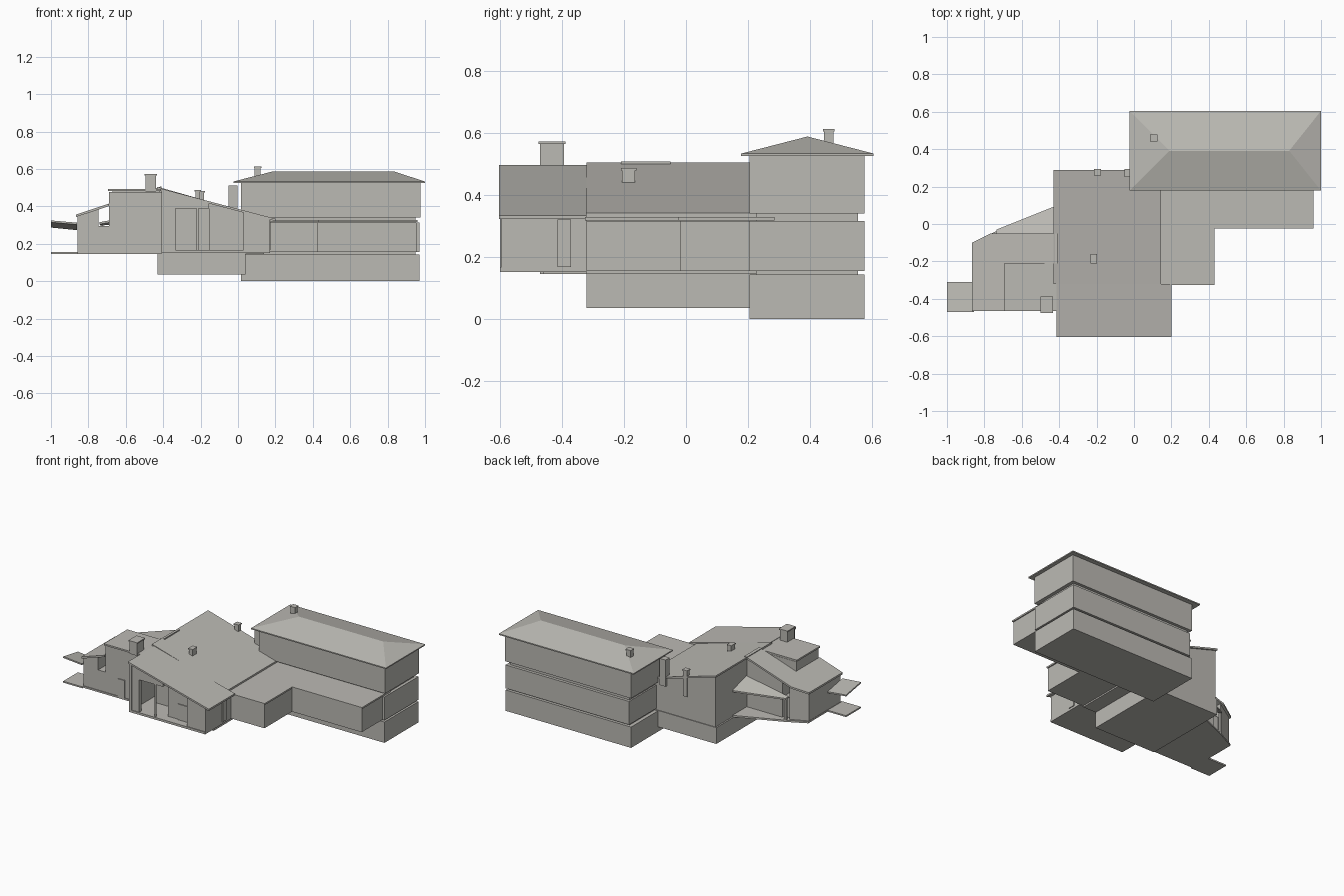
import bpy
import bmesh
from mathutils import Vector

cube = bpy.data.objects.get("Cube")
if cube:
    bpy.data.objects.remove(cube, do_unlink=True)

grey = bpy.data.materials.new("warm grey")
grey.use_nodes = True
COLOUR = (0.50, 0.49, 0.455, 1)
grey.diffuse_color = COLOUR
grey.node_tree.nodes["Principled BSDF"].inputs["Base Color"].default_value = COLOUR


def extrude(name, points, offset):
    """Solid made by sweeping one flat polygon along an offset."""
    bm = bmesh.new()
    face = bm.faces.new([bm.verts.new(p) for p in points])
    moved = bmesh.ops.extrude_face_region(bm, geom=[face])["geom"]
    bmesh.ops.translate(bm, vec=Vector(offset),
                        verts=[v for v in moved if isinstance(v, bmesh.types.BMVert)])
    bmesh.ops.recalc_face_normals(bm, faces=bm.faces)
    return finish(name, bm)


def finish(name, bm):
    mesh = bpy.data.meshes.new(name)
    bm.to_mesh(mesh)
    bm.free()
    mesh.materials.append(grey)
    obj = bpy.data.objects.new(name, mesh)
    bpy.context.collection.objects.link(obj)
    return obj


def box(name, x0, x1, y0, y1, z0, z1):
    return extrude(name, [(x0, y0, z0), (x1, y0, z0), (x1, y1, z0), (x0, y1, z0)],
                   (0, 0, z1 - z0))


def prism(name, profile, y0, y1):
    """Profile in x and z, swept in y."""
    return extrude(name, [(x, y0, z) for x, z in profile], (0, y1 - y0, 0))


def plan(name, outline, z0, z1):
    return extrude(name, [(x, y, z0) for x, y in outline], (0, 0, z1 - z0))


def chimney(name, x, y, w, d, z0, z1, cap=0.004):
    box(name, x - w / 2, x + w / 2, y - d / 2, y + d / 2, z0, z1 - 0.008)
    box(name + "_cap", x - w / 2 - cap, x + w / 2 + cap,
        y - d / 2 - cap, y + d / 2 + cap, z1 - 0.008, z1)


def hip_roof(name, x0, x1, y0, y1, z0, z1, ridge0, ridge1):
    bm = bmesh.new()
    ym = (y0 + y1) / 2
    e = [bm.verts.new(p) for p in
         [(x0, y0, z0), (x1, y0, z0), (x1, y1, z0), (x0, y1, z0)]]
    r = [bm.verts.new((x, ym, z1)) for x in (ridge0, ridge1)]
    for f in [(e[0], e[1], r[1], r[0]), (e[2], e[3], r[0], r[1]),
              (e[1], e[2], r[1]), (e[3], e[0], r[0]), e[::-1]]:
        bm.faces.new(f)
    bmesh.ops.recalc_face_normals(bm, faces=bm.faces)
    return finish(name, bm)


# Long wing: three stacked storeys with shadow gaps
box("wing_base", 0.015, 0.97, 0.205, 0.575, 0, 0.143)
plan("middle_storey", [(0.1, -0.32), (0.425, -0.32), (0.425, -0.02), (0.955, -0.02),
                       (0.955, 0.205), (0.97, 0.205), (0.97, 0.575),
                       (0.03, 0.575), (0.03, 0.2), (0.1, 0.2)], 0.155, 0.315)
plan("middle_roof", [(0.1, -0.325), (0.43, -0.325), (0.43, -0.025), (0.96, -0.025),
                     (0.96, 0.285), (0.1, 0.285)], 0.317, 0.328)
box("wing_core", 0.04, 0.95, 0.225, 0.555, 0.1, 0.4)
box("wing_upper", 0.015, 0.975, 0.205, 0.575, 0.34, 0.527)
box("wing_eave", -0.025, 1.0, 0.178, 0.605, 0.525, 0.533)
hip_roof("wing_roof", -0.025, 1.0, 0.178, 0.605, 0.533, 0.588, 0.19, 0.83)
chimney("wing_chimney", 0.105, 0.46, 0.032, 0.03, 0.54, 0.613)

# Main block with single-pitch roof
box("main_base", -0.43, 0.04, -0.32, 0.285, 0.035, 0.147)
box("main_floor", -0.42, 0.14, -0.32, 0.28, 0.145, 0.157)
prism("main_walls", [(-0.42, 0.155), (0.14, 0.155), (0.14, 0.333), (-0.42, 0.493)],
      -0.32, 0.28)
prism("main_roof", [(-0.43, 0.493), (0.145, 0.329), (0.145, 0.341), (-0.43, 0.505)],
      -0.32, 0.29)
chimney("ridge_chimney", -0.215, -0.185, 0.026, 0.042, 0.42, 0.487)
chimney("back_chimney", -0.195, 0.276, 0.028, 0.028, 0.3, 0.483)
box("back_flue", -0.05, -0.004, 0.25, 0.293, 0.33, 0.513)

# Front bay under the lower roof
def bay_z(x):
    return 0.485 - (x + 0.41) * 0.262


def bay_wall(name, x0, x1, y0, y1, bottom=0.165):
    prism(name, [(x0, bottom), (x1, bottom), (x1, bay_z(x1)), (x0, bay_z(x0))], y0, y1)


box("bay_floor", -0.41, 0.17, -0.6, -0.32, 0.152, 0.167)
bay_wall("bay_left_wall", -0.41, -0.39, -0.6, -0.32)
bay_wall("bay_left_pier", -0.39, -0.335, -0.595, -0.57)
bay_wall("bay_back_wall", -0.335, -0.155, -0.42, -0.4)
bay_wall("bay_header", -0.335, -0.155, -0.595, -0.57, 0.39)
bay_wall("bay_post", -0.222, -0.212, -0.59, -0.58)
bay_wall("bay_window_wall", -0.155, 0.03, -0.54, -0.34)
box("bay_door", -0.075, 0.02, -0.546, -0.54, 0.167, 0.275)
bay_wall("bay_right_room", 0.03, 0.17, -0.595, -0.32)
box("bay_side_panel", 0.17, 0.175, -0.415, -0.37, 0.167, 0.32)
prism("bay_roof", [(-0.415, 0.484), (0.2, 0.322), (0.2, 0.334), (-0.415, 0.496)],
      -0.603, -0.32)

# West rooms
WEST = [(-0.86, -0.46), (-0.41, -0.46), (-0.41, 0.1), (-0.73, -0.035), (-0.86, -0.1)]
plan("west_floor", WEST, 0.145, 0.157)
box("tall_room", -0.69, -0.41, -0.455, -0.215, 0.155, 0.478)
box("tall_room_roof", -0.695, -0.405, -0.465, -0.21, 0.482, 0.493)
box("tall_room_core", -0.67, -0.42, -0.44, -0.23, 0.47, 0.485)
box("west_door", -0.59, -0.54, -0.461, -0.455, 0.157, 0.278)
chimney("big_chimney", -0.467, -0.432, 0.056, 0.078, 0.48, 0.572, 0.005)
box("low_parapet", -0.75, -0.69, -0.455, -0.08, 0.155, 0.295)


def west_z(x):
    return 0.345 + (x + 0.865) * 0.33


def sloped_plan(name, outline, bottom):
    """Vertical-sided solid whose top follows the west roof pitch."""
    bm = bmesh.new()
    lo = [bm.verts.new((x, y, west_z(x) - 0.001 if bottom is None else bottom))
          for x, y in outline]
    top = 0.012 if bottom is None else 0
    hi = [bm.verts.new((x, y, west_z(x) + top)) for x, y in outline]
    bm.faces.new(lo[::-1])
    bm.faces.new(hi)
    for i in range(len(lo)):
        j = (i + 1) % len(lo)
        bm.faces.new((lo[i], lo[j], hi[j], hi[i]))
    bmesh.ops.recalc_face_normals(bm, faces=bm.faces)
    finish(name, bm)


sloped_plan("west_room", [(-0.858, -0.455), (-0.745, -0.455), (-0.745, -0.06),
                          (-0.858, -0.11)], 0.155)
sloped_plan("rear_west_room", [(-0.69, -0.22), (-0.41, -0.22), (-0.41, -0.06),
                               (-0.69, -0.06)], 0.155)
sloped_plan("west_roof_front", [(-0.865, -0.465), (-0.69, -0.465), (-0.69, -0.21),
                                (-0.865, -0.21)], None)
sloped_plan("west_roof_back", [(-0.865, -0.21), (-0.41, -0.21), (-0.41, -0.05),
                               (-0.765, -0.05), (-0.865, -0.1)], None)

# Rear porch canopy with post, and the west terrace
extrude("porch_canopy", [(-0.74, -0.055, 0.305), (-0.41, -0.055, 0.363),
                         (-0.41, 0.1, 0.318), (-0.735, -0.03, 0.298)], (0, 0, 0.011))
box("porch_post", -0.735, -0.722, -0.05, -0.035, 0.155, 0.3)
box("terrace_deck", -1.0, -0.855, -0.47, -0.31, 0.145, 0.155)
extrude("terrace_canopy", [(-1.0, -0.47, 0.315), (-0.86, -0.47, 0.303),
                           (-0.86, -0.31, 0.273), (-1.0, -0.31, 0.287)], (0, 0, 0.01))
